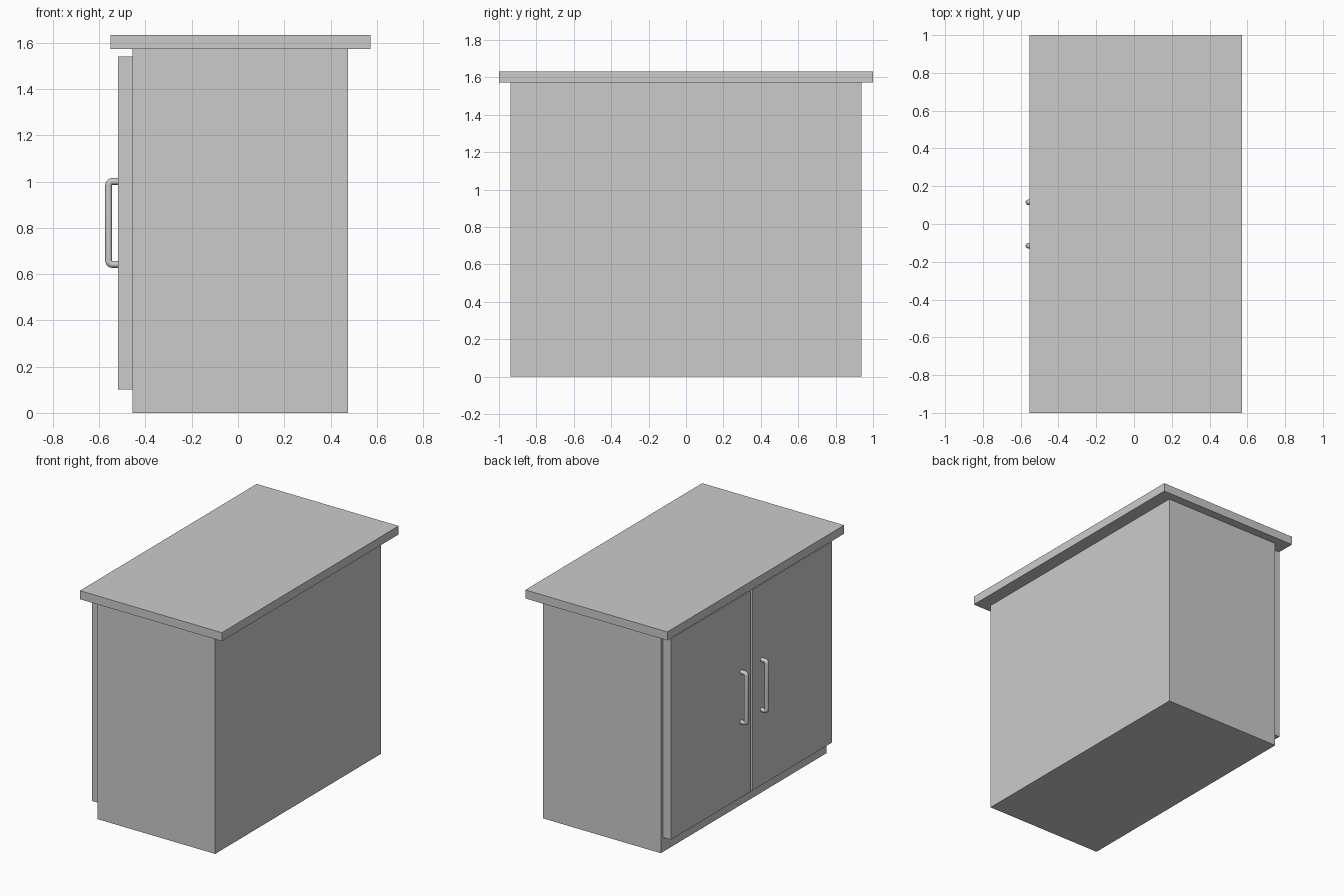
import bpy
import math

if "Cube" in bpy.data.objects:
    bpy.data.objects.remove(bpy.data.objects["Cube"])


def box(name, x, y, z):
    """Axis-aligned box from (min, max) ranges."""
    bpy.ops.mesh.primitive_cube_add(
        size=1, location=[(a + b) / 2 for a, b in (x, y, z)])
    ob = bpy.context.object
    ob.name = name
    ob.scale = [b - a for a, b in (x, y, z)]
    bpy.ops.object.transform_apply(location=False, rotation=False, scale=True)
    return ob


def handle(name, y):
    """Round bar pull with bent ends, swept along a path in the xz plane."""
    x_door, x_bar, z_low, z_high, bend = -0.51, -0.559, 0.642, 1.0, 0.016
    path = [(x_door, z_high)]
    for cz, start in ((z_high - bend, 90), (z_low + bend, 180)):
        for i in range(7):
            a = math.radians(start + i * 15)
            path.append((x_bar + bend + bend * math.cos(a),
                         cz + bend * math.sin(a)))
    path.append((x_door, z_low))

    curve = bpy.data.curves.new(name, 'CURVE')
    curve.dimensions = '3D'
    curve.bevel_depth = 0.015
    curve.bevel_resolution = 4
    curve.use_fill_caps = True
    spline = curve.splines.new('POLY')
    spline.points.add(len(path) - 1)
    for point, (x, z) in zip(spline.points, path):
        point.co = (x, y, z, 1)
    ob = bpy.data.objects.new(name, curve)
    bpy.context.collection.objects.link(ob)
    bpy.ops.object.select_all(action='DESELECT')
    ob.select_set(True)
    bpy.context.view_layer.objects.active = ob
    bpy.ops.object.convert(target='MESH')
    bpy.ops.object.shade_smooth_by_angle(angle=math.radians(40))


# Cabinet body and overhanging top
box("cabinet_body", (-0.457, 0.476), (-0.938, 0.938), (0, 1.572))
box("countertop", (-0.552, 0.572), (-1, 1), (1.572, 1.633))

# Pair of doors on the -x side, each with a pull near the middle
for label, s in (("left", 1), ("right", -1)):
    box(label + "_door", (-0.518, -0.457), sorted((s * 0.01, s * 0.91)),
        (0.102, 1.54))
    handle(label + "_handle", s * 0.115)
